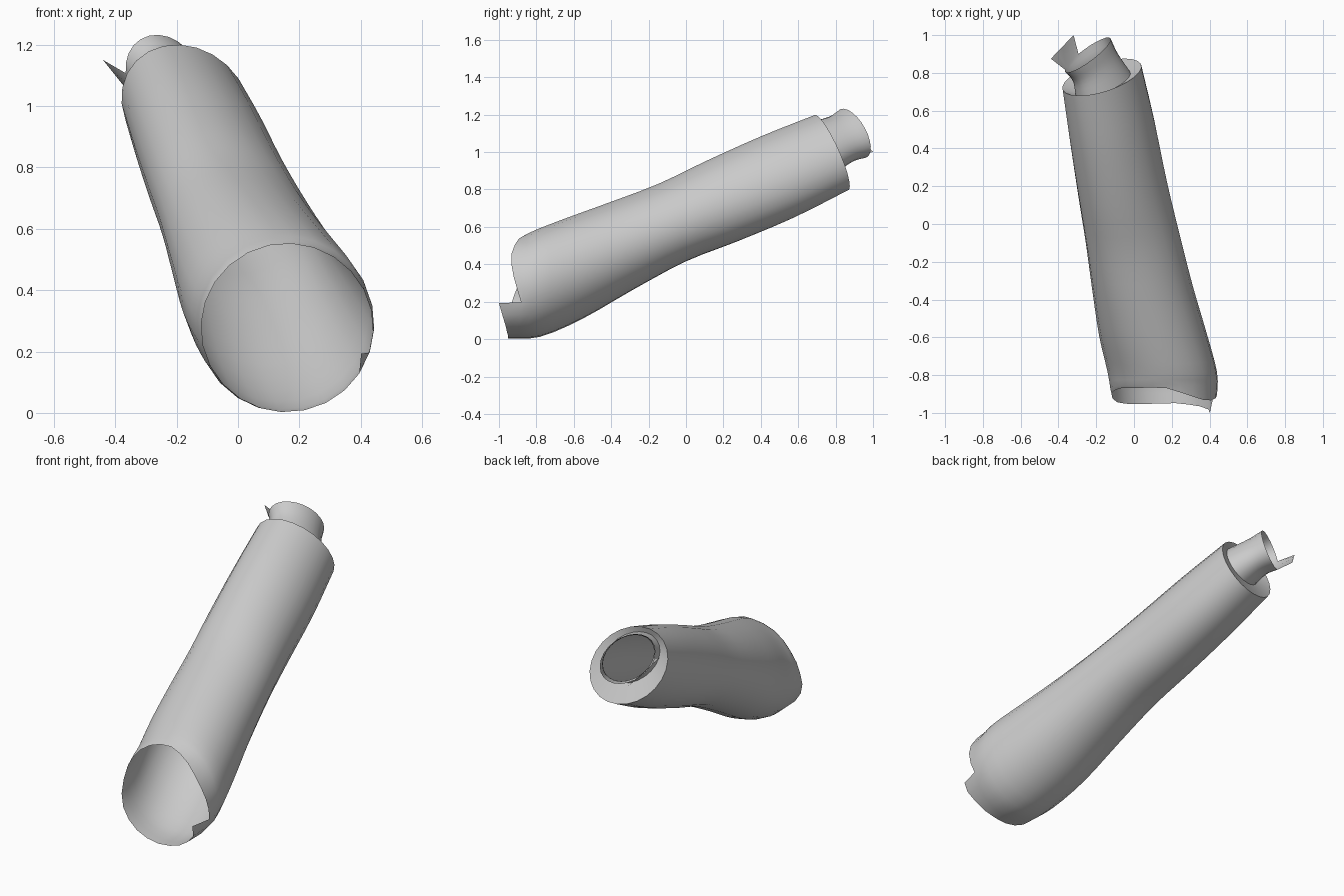
import bpy, bmesh
from math import sin, cos, radians, sqrt
from mathutils import Vector as V

if "Cube" in bpy.data.objects:
    bpy.data.objects.remove(bpy.data.objects["Cube"])

N = 24
START = -18          # angle of the seam where the front rim is torn
ANGLES = [START + 360 * i / N for i in range(N + 1)]


def catmull(keys, subs):
    """Smoothly interpolate a list of equal-length tuples."""
    out = []
    for i in range(len(keys) - 1):
        p1, p2 = keys[i], keys[i + 1]
        p0 = keys[i - 1] if i else [2 * a - b for a, b in zip(p1, p2)]
        p3 = keys[i + 2] if i + 2 < len(keys) else [2 * b - a for a, b in zip(p1, p2)]
        for k in range(subs):
            t = k / subs
            out.append([0.5 * (2 * b + (c - a) * t + (2 * a - 5 * b + 4 * c - d) * t * t
                        + (3 * b - a - 3 * c + d) * t ** 3)
                        for a, b, c, d in zip(p0, p1, p2, p3)])
    out.append(list(keys[-1]))
    return out


def ring(c, u, v):
    return [V(c) + V(u) * cos(radians(a)) + V(v) * sin(radians(a)) for a in ANGLES]


def loft(name, rings, extra=()):
    bm = bmesh.new()
    rows = [[bm.verts.new(p) for p in r] for r in rings]
    for a, b in zip(rows, rows[1:]):
        for i in range(N):
            bm.faces.new((a[i], a[i + 1], b[i + 1], b[i]))
    for quad in extra:
        bm.faces.new([bm.verts.new(p) for p in quad])
    bmesh.ops.remove_doubles(bm, verts=bm.verts, dist=0.0005)
    bmesh.ops.recalc_face_normals(bm, faces=bm.faces)
    me = bpy.data.meshes.new(name)
    bm.to_mesh(me)
    bm.free()
    ob = bpy.data.objects.new(name, me)
    bpy.context.collection.objects.link(ob)
    bpy.ops.object.select_all(action='DESELECT')
    ob.select_set(True)
    bpy.context.view_layer.objects.active = ob
    bpy.ops.object.shade_smooth_by_angle(angle=radians(50))
    return ob


# sleeve sections: top y, top z, bottom y, bottom z, left x, right x, twist
sections = [
    (-0.87, 0.552, -0.95, 0.003, -0.12, 0.44, 0.0),
    (-0.79, 0.59, -0.78, 0.012, -0.14, 0.44, 0.0),
    (-0.62, 0.655, -0.55, 0.11, -0.185, 0.385, 0.1),
    (-0.40, 0.735, -0.28, 0.265, -0.22, 0.31, 0.3),
    (-0.15, 0.83, 0.0, 0.415, -0.255, 0.24, 0.5),
    (0.10, 0.95, 0.27, 0.52, -0.295, 0.175, 0.7),
    (0.40, 1.085, 0.58, 0.65, -0.34, 0.11, 0.9),
    (0.69, 1.20, 0.865, 0.795, -0.38, 0.04, 1.0),
]


def section_ring(s):
    yt, zt, yb, zb, xl, xr, t = s
    h, k = (xr - xl) / 2, 0.03 * t
    return ring(((xl + xr) / 2, (yt + yb) / 2, (zt + zb) / 2),
                (sqrt(h * h - k * k), 0.045 * t, 0.0),
                (-k, (yt - yb) / 2, (zt - zb) / 2))


body = [section_ring(s) for s in catmull(sections, 3)]

# uneven torn front rim: depth by angle
rim = [(-18, -0.88), (10, -0.92), (35, -0.94), (60, -0.91), (90, -0.865), (150, -0.87),
       (180, -0.90), (200, -0.94), (230, -0.955), (285, -0.948), (315, -0.967), (342, -1.0)]
for p, a in zip(body[0], ANGLES):
    for (a0, y0), (a1, y1) in zip(rim, rim[1:]):
        if a0 - 0.01 <= a <= a1 + 0.01:
            p.y = y0 + (y1 - y0) * (a - a0) / (a1 - a0)
body[0][-1].x -= 0.025
loft("sleeve_tube", body)

# neck: folds in from the back rim, narrows, then flares
neck_keys = [
    (-0.165, 0.745, 1.03, 0.145, 0.045, -0.01, -0.02, -0.06, 0.135),
    (-0.205, 0.83, 1.07, 0.118, 0.06, 0.0, -0.02, -0.053, 0.122),
    (-0.245, 0.895, 1.10, 0.12, 0.075, 0.0, -0.02, -0.055, 0.132),
]
neck = [ring(k[:3], k[3:6], k[6:]) for k in catmull(neck_keys, 4)]

# torn flap on the lower left of the neck rim
lip = neck[-1][13:18]
tip_a, tip_b = V((-0.44, 0.875, 1.15)), V((-0.32, 1.0, 1.0))
tips = [tip_a.lerp(tip_b, i / 4) for i in range(5)]
flap = [(lip[i], lip[i + 1], tips[i + 1], tips[i]) for i in range(4)]
loft("neck_collar", [body[-1]] + neck, flap)
